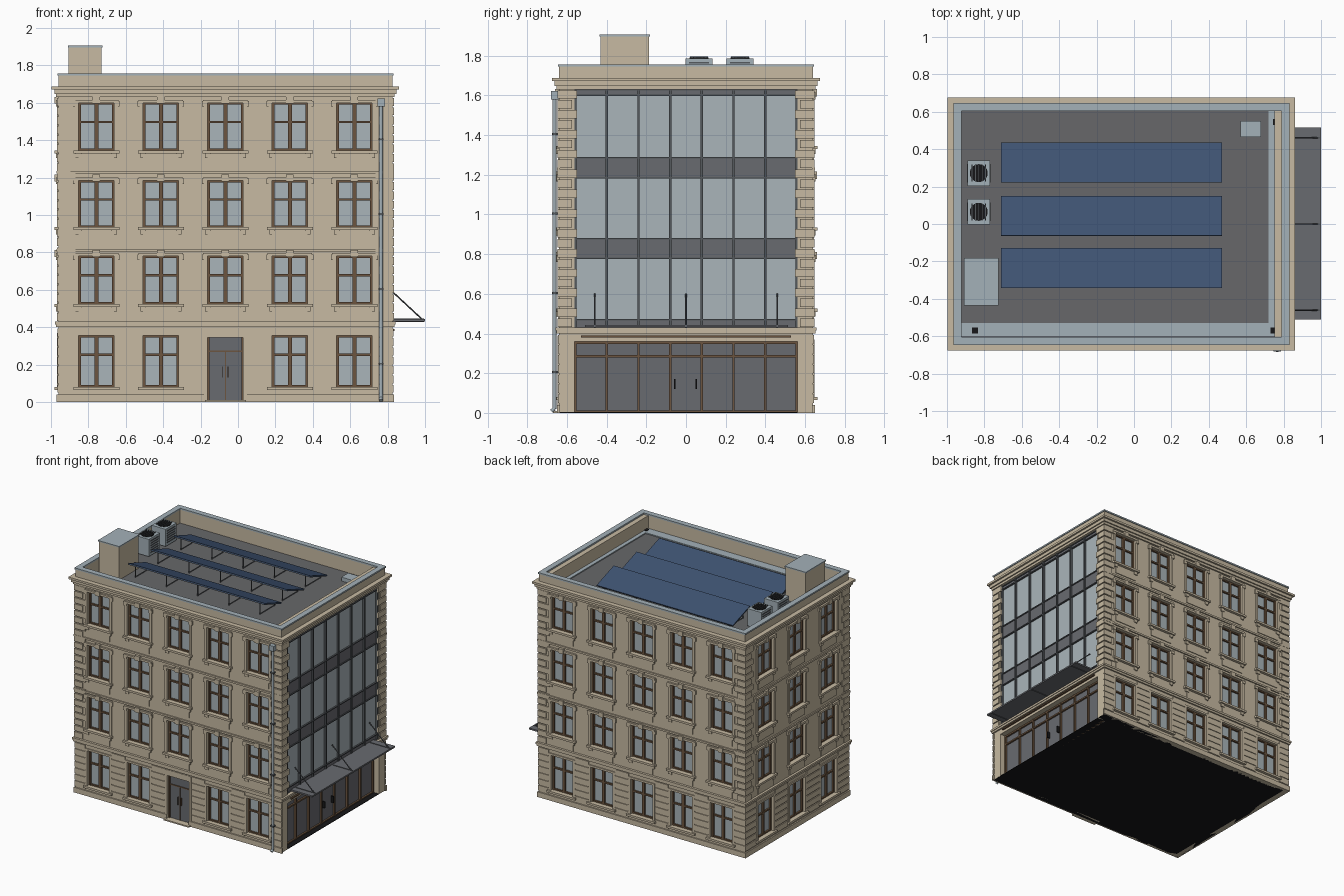
import bpy, bmesh, math
from mathutils import Matrix, Vector

if "Cube" in bpy.data.objects:
    bpy.data.objects.remove(bpy.data.objects["Cube"], do_unlink=True)

COLOURS = {
    "stone": (0.57, 0.49, 0.36), "glass": (0.40, 0.46, 0.49), "brown_frame": (0.15, 0.09, 0.05),
    "charcoal": (0.14, 0.145, 0.16), "pale_metal": (0.37, 0.44, 0.48), "roofing": (0.135, 0.137, 0.142),
    "solar_blue": (0.048, 0.085, 0.165), "black": (0.008, 0.008, 0.009), "steel": (0.09, 0.10, 0.11)}
MATS = {}
for name, rgb in COLOURS.items():
    m = bpy.data.materials.new(name)
    m.use_nodes = True
    m.diffuse_color = (*rgb, 1)
    m.node_tree.nodes["Principled BSDF"].inputs["Base Color"].default_value = (*rgb, 1)
    MATS[name] = m

parts = {}
I = Matrix.Identity(4)


def mesh_of(part, mat):
    return parts.setdefault(part, (bmesh.new(), mat))[0]


def box(part, mat, x, y, z, M=I):
    """Box spanning three (low, high) ranges, placed by M."""
    mid = [(a + b) / 2 for a, b in (x, y, z)]
    size = [abs(b - a) for a, b in (x, y, z)]
    bmesh.ops.create_cube(mesh_of(part, mat), size=1, matrix=M @ Matrix.Translation(mid) @ Matrix.Diagonal((*size, 1)))


def rod(part, mat, a, b, r, sides=8):
    a, b = Vector(a), Vector(b)
    M = Matrix.Translation((a + b) / 2) @ (b - a).to_track_quat('Z', 'Y').to_matrix().to_4x4()
    bmesh.ops.create_cone(mesh_of(part, mat), cap_ends=True, segments=sides, radius1=r, radius2=r,
                          depth=(b - a).length, matrix=M)


# Main dimensions
X0, X1, Y = -0.96, 0.825, 0.64
CX, HW, SKIN = (X0 + X1) / 2, (X1 - X0) / 2, 0.035
ROOF, TOP, BAND, EAVE = 1.64, 1.745, 0.43, 1.63
ROWS = [(0.08, 0.355), (0.525, 0.78), (0.935, 1.185), (1.345, 1.60)]
HALF = 0.095


def ring(part, mat, out, inner, z):
    """Rectangular ring around the building, from inner to out beyond the walls."""
    for s in (-1, 1):
        box(part, mat, (X0 - out, X1 + out), (s * (Y + inner), s * (Y + out)), z)
        edge = X1 if s > 0 else X0
        box(part, mat, (edge + s * inner, edge + s * out), (-Y - inner, Y + inner), z)


def quoins(tag, M, W, sides=(-1, 1)):
    step = (EAVE - BAND) / 24
    for i in range(24):
        w = 0.09 if i % 2 else 0.065
        z = BAND + i * step
        for s in sides:
            box(tag + "_quoins", "stone", (s * (W - w), s * (W + 0.008)), (-0.008, 0.005),
                (z + 0.004, z + step - 0.004), M)


def window(tag, M, c, z0, z1, upper):
    def b(part, mat, u, d, z):
        box(tag + part, mat, (c + u[0], c + u[1]), (-d[0], -d[1]), z, M)
    h = HALF
    b("_window_glass", "glass", (-h, h), (-0.036, -0.027), (z0, z1))
    for s in (-1, 1):
        b("_window_frames", "brown_frame", (s * h, s * (h - 0.012)), (-0.036, -0.012), (z0, z1))
        b("_window_surrounds", "stone", (s * h, s * (h + 0.02)), (-0.005, 0.008), (z0, z1))
    for za, zb in ((z0, z0 + 0.01), (z1 - 0.01, z1), (z1 - 0.108, z1 - 0.096)):
        b("_window_frames", "brown_frame", (-h, h), (-0.036, -0.014), (za, zb))
    b("_window_frames", "brown_frame", (-0.011, 0.011), (-0.036, -0.014), (z0, z1))
    b("_window_sills", "stone", (-h - 0.028, h + 0.028), (-0.03, 0.022), (z0 - 0.016, z0))
    if upper:
        b("_window_hoods", "stone", (-h - 0.024, h + 0.024), (-0.005, 0.014), (z1, z1 + 0.016))
        b("_keystones", "stone", (-0.02, 0.02), (-0.005, 0.02), (z1 - 0.005, z1 + 0.032))
        for s in (-1, 1):
            b("_window_hoods", "stone", (s * h, s * (h + 0.03)), (-0.005, 0.012), (z1 - 0.02, z1 + 0.01))
            b("_sill_brackets", "stone", (s * (h - 0.015), s * (h + 0.015)), (-0.005, 0.012), (z0 - 0.04, z0 - 0.016))
        b("_apron_panels", "stone", (-h, h), (-0.005, 0.006), (z0 - 0.09, z0 - 0.02))
    else:
        b("_window_hoods", "stone", (-h - 0.02, h + 0.02), (-0.005, 0.008), (z1, z1 + 0.015))


def entrance(tag, M):
    """Double street door with a stone panel and step."""
    h = HALF
    box(tag + "_door", "charcoal", (-h, h), (0.02, 0.036), (0, 0.345), M)
    for s in (-1, 1):
        box(tag + "_door_frame", "brown_frame", (s * h, s * (h - 0.01)), (0.01, 0.036), (0, 0.345), M)
        box(tag + "_door_frame", "steel", (s * 0.012, s * 0.016), (0.008, 0.02), (0.13, 0.19), M)
        box(tag + "_door_surround", "stone", (s * h, s * (h + 0.02)), (-0.008, 0.005), (0.04, 0.39), M)
    box(tag + "_door_frame", "brown_frame", (-0.003, 0.003), (0.016, 0.022), (0, 0.27), M)
    box(tag + "_door_frame", "brown_frame", (-h, h), (0.014, 0.03), (0.268, 0.276), M)
    box(tag + "_door_surround", "stone", (-h, h), (-0.004, 0.036), (0.345, 0.39), M)
    box(tag + "_door_step", "stone", (-0.11, 0.11), (-0.03, 0.036), (0, 0.01), M)


def facade(tag, M, W, centres, door=False):
    edges = [-W] + [c + s * HALF for c in centres for s in (-1, 1)] + [W]
    piers = list(zip(edges[::2], edges[1::2]))
    for a, b in piers:
        box(tag + "_wall", "stone", (a, b), (0, SKIN), (0, TOP), M)
        # Rusticated ground floor courses
        lo = a - 0.006 if a == -W else a + 0.02
        hi = b + 0.006 if b == W else b - 0.02
        for k in range(7):
            z = 0.045 + k * 0.05
            box(tag + "_rustication", "stone", (lo, hi), (-0.006, 0.005), (z + 0.005, z + 0.047), M)
        lo, hi = (a - 0.01 if a == -W else a), (b + 0.01 if b == W else b)
        box(tag + "_plinth", "stone", (lo, hi), (-0.01, 0.005), (0, 0.04), M)
    for c in centres:
        is_door = door and abs(c) < 0.01
        heights = [0] + [z for r in ROWS for z in r] + [TOP]
        if is_door:
            heights[:2] = [0, 0]
            entrance(tag, M)
        else:
            box(tag + "_plinth", "stone", (c - HALF, c + HALF), (-0.01, 0.005), (0, 0.04), M)
        for z0, z1 in zip(heights[::2], heights[1::2]):
            if z1 > z0:
                box(tag + "_wall", "stone", (c - HALF, c + HALF), (0, SKIN), (z0, z1), M)
        for i, (z0, z1) in enumerate(ROWS):
            if i or not is_door:
                window(tag, M, c, z0, z1, i > 0)
    for z in (0.805, 1.222):
        box(tag + "_string_courses", "stone", (-W - 0.01, W + 0.01), (-0.01, 0.005), (z, z + 0.014), M)
    quoins(tag, M, W)


def placed(x, y, deg):
    return Matrix.Translation((x, y, 0)) @ Matrix.Rotation(math.radians(deg), 4, 'Z')


# Core, underside and three masonry fronts
box("core", "roofing", (X0 + SKIN, X1 - 0.07), (-Y + SKIN, Y - SKIN), (0.004, ROOF))
box("underside", "black", (X0, X1), (-Y, Y), (0, 0.004))
five = [(i - 2) * 0.345 for i in range(5)]
facade("front", placed(CX, -Y, 0), HW, five, door=True)
facade("back", placed(CX, Y, 180), HW, five)
facade("left_end", placed(X0, 0, -90), Y, [-0.39, 0, 0.39])

# Glazed end: masonry edges, curtain wall and shop front
G = placed(X1, 0, 90)
B = 0.563
for s in (-1, 1):
    box("glazed_end_wall", "stone", (s * B, s * Y), (0, 0.075), (0, TOP), G)
quoins("glazed_end", G, Y)
box("glazed_end_wall", "stone", (-B, B), (0, 0.075), (EAVE, TOP), G)
box("shop_lintel", "stone", (-B, B), (0, 0.075), (0.36, BAND), G)
box("shop_sign_rail", "brown_frame", (-0.53, 0.53), (-0.012, 0.005), (0.38, 0.39), G)
box("curtain_glass", "glass", (-B, B), (0.02, 0.075), (BAND, EAVE), G)
for z in ((BAND, 0.47), (0.78, 0.877), (1.185, 1.285), (1.602, EAVE)):
    box("spandrels", "charcoal", (-B, B), (0.015, 0.03), z, G)
    for edge in z:
        box("curtain_mullions", "steel", (-B, B), (0.008, 0.03), (edge - 0.004, edge + 0.004), G)
box("shop_glass", "charcoal", (-B, B), (0.055, 0.075), (0, 0.36), G)
for i in range(8):
    u = -B + 0.005 + i * (2 * B - 0.01) / 7
    box("curtain_mullions", "steel", (u - 0.006, u + 0.006), (0.004, 0.03), (BAND, EAVE), G)
    box("shop_frames", "brown_frame", (u - 0.006, u + 0.006), (0.04, 0.07), (0, 0.36), G)
for z in (0.006, 0.285, 0.353):
    box("shop_frames", "brown_frame", (-B, B), (0.042, 0.07), (z - 0.006, z + 0.006), G)
for u in (-0.057, 0.052):
    box("shop_door_handles", "black", (u - 0.004, u + 0.004), (0.03, 0.055), (0.12, 0.17), G)

# Canopy with hanging rods
box("canopy", "charcoal", (X1 - 0.01, 1.0), (-0.51, 0.515), (0.432, 0.444))
for y in (-0.46, 0, 0.46):
    box("canopy_ribs", "steel", (X1, 0.995), (y - 0.004, y + 0.004), (0.428, 0.448))
    rod("canopy_rods", "steel", (X1 - 0.01, y, 0.6), (0.985, y, 0.442), 0.004)

# Bands, cornice and coping
ring("floor_band", "stone", 0.012, -0.01, (0.40, 0.415))
ring("floor_band", "stone", 0.018, -0.01, (0.415, BAND))
ring("cornice", "stone", 0.012, -0.01, (1.63, 1.648))
ring("cornice", "stone", 0.022, -0.01, (1.648, 1.672))
ring("cornice", "stone", 0.036, -0.01, (1.672, 1.688))
ring("coping", "pale_metal", 0.006, -SKIN - 0.002, (TOP, 1.757))
box("glazed_parapet_lining", "stone", (X1 - 0.075, X1 - SKIN), (-Y, Y), (ROOF - 0.02, ROOF + 0.002))

# Roof gutters, drains and hatch
box("gutters", "pale_metal", (-0.922, 0.788), (-0.60, -0.53), (ROOF, ROOF + 0.008))
box("gutters", "pale_metal", (0.72, 0.788), (-0.53, 0.603), (ROOF, ROOF + 0.008))
for x, y in ((-0.85, -0.57), (0.745, -0.57), (0.76, 0.545)):
    box("drains", "black", (x - 0.016, x + 0.016), (y - 0.016, y + 0.016), (ROOF, ROOF + 0.012))
box("roof_hatch", "pale_metal", (0.57, 0.68), (0.465, 0.55), (ROOF, ROOF + 0.03))

# Stair head
box("stair_head", "stone", (-0.905, -0.73), (-0.43, -0.187), (ROOF, 1.897))
box("stair_head_cap", "pale_metal", (-0.91, -0.725), (-0.435, -0.182), (1.897, 1.906))

# Cooling units
for y in (0.065, 0.272):
    x = -0.83
    box("cooling_units", "pale_metal", (x - 0.06, x + 0.06), (y - 0.068, y + 0.068), (ROOF + 0.01, 1.785))
    rod("cooling_fans", "black", (x, y, 1.78), (x, y, 1.79), 0.048, 24)
    for k in range(-2, 3):
        box("fan_guards", "steel", (x + k * 0.018 - 0.002, x + k * 0.018 + 0.002), (y - 0.045, y + 0.045), (1.788, 1.796))
    for k in range(6):
        z = ROOF + 0.03 + k * 0.018
        box("cooling_louvres", "steel", (x - 0.063, x + 0.063), (y - 0.05, y + 0.05), (z, z + 0.008))

# Tilted solar panels on legs
tilt = math.radians(-19)
for y in (-0.237, 0.043, 0.327):
    M = Matrix.Translation((-0.12, y, 1.703)) @ Matrix.Rotation(tilt, 4, 'X')
    box("solar_panels", "solar_blue", (-0.59, 0.59), (-0.112, 0.112), (-0.001, 0.006), M)
    box("solar_trays", "steel", (-0.588, 0.588), (-0.11, 0.11), (-0.006, -0.001), M)
    for k in range(5):
        x = -0.66 + k * 0.27
        rod("solar_legs", "steel", (x, y - 0.09, ROOF), (x, y - 0.09, 1.73), 0.004, 6)
        rod("solar_legs", "steel", (x, y + 0.09, ROOF), (x, y + 0.09, 1.67), 0.004, 6)
        rod("solar_legs", "steel", (x, y - 0.09, ROOF + 0.005), (x, y + 0.09, ROOF + 0.005), 0.004, 6)

# Downpipe with hopper, clips and shoe
px, py = 0.765, -0.663
rod("downpipe", "pale_metal", (px, py, 0.02), (px, py, 1.59), 0.01, 12)
rod("downpipe", "pale_metal", (px, py, 0.022), (px, py - 0.015, 0.008), 0.01, 12)
box("downpipe_hopper", "pale_metal", (px - 0.02, px + 0.02), (py - 0.018, -Y), (1.58, 1.622))
for z in (0.2, 0.6, 1.0, 1.4):
    box("downpipe_clips", "steel", (px - 0.014, px + 0.014), (py - 0.012, -Y), (z, z + 0.01))

# Turn every collected part into an object
for name, (bm, mat) in parts.items():
    bmesh.ops.recalc_face_normals(bm, faces=bm.faces[:])
    me = bpy.data.meshes.new(name)
    bm.to_mesh(me)
    bm.free()
    me.materials.append(MATS[mat])
    bpy.context.scene.collection.objects.link(bpy.data.objects.new(name, me))
